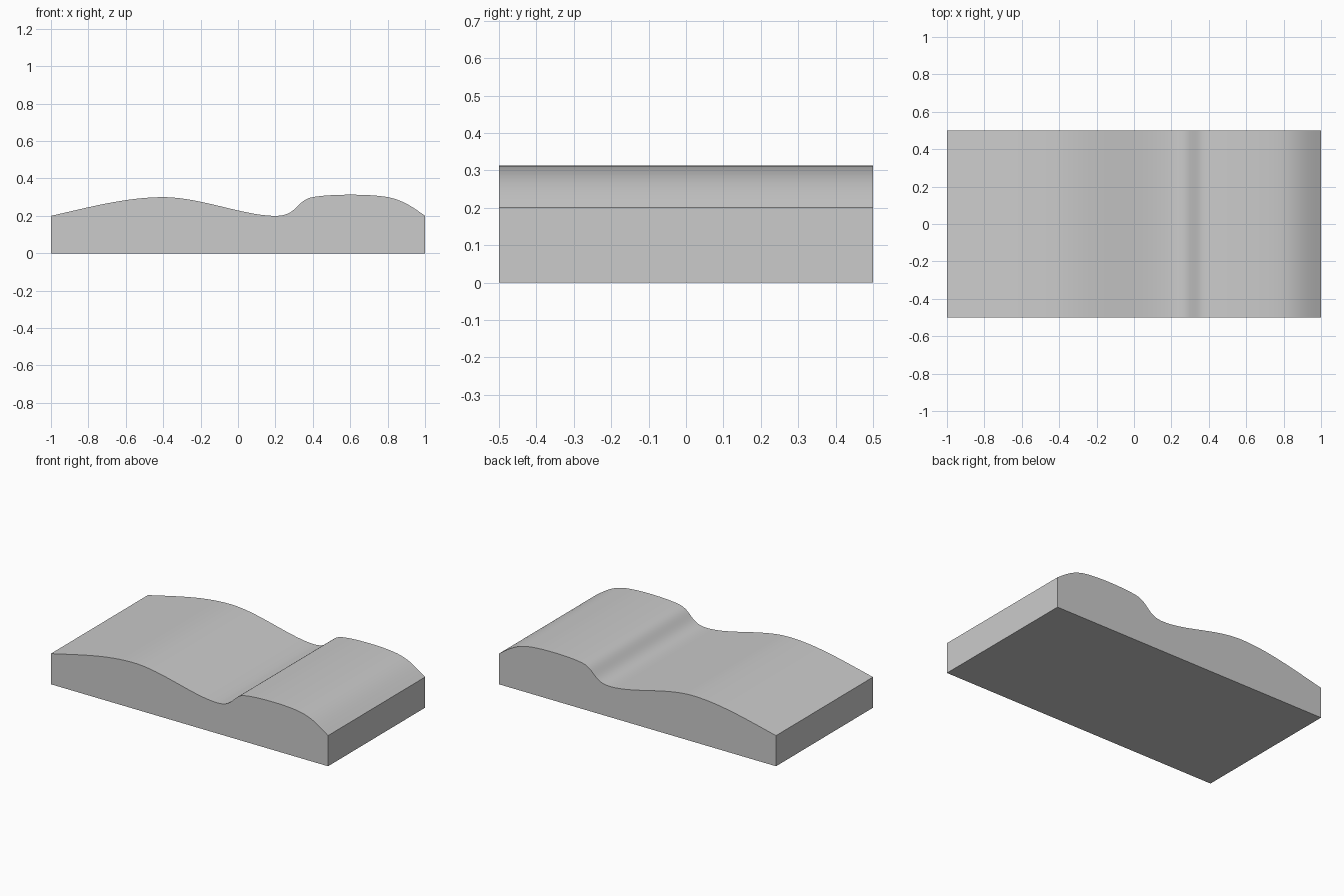
import bpy, bmesh
from mathutils import Vector
from mathutils.geometry import interpolate_bezier

if "Cube" in bpy.data.objects:
    bpy.data.objects.remove(bpy.data.objects["Cube"])

# Top profile knots: (x, z), left handle, right handle
knots = [
    ((-1.0, 0.20), (-1.0, 0.20), (-0.80, 0.245)),
    ((-0.4, 0.30), (-0.60, 0.30), (-0.20, 0.30)),
    ((0.2, 0.20), (0.03, 0.20), (0.32, 0.20)),
    ((0.4, 0.30), (0.31, 0.285), (0.48, 0.316)),
    ((0.8, 0.30), (0.70, 0.319), (0.88, 0.285)),
    ((1.0, 0.20), (0.93, 0.25), (1.0, 0.20)),
]
SEGMENTS = 24

profile = [Vector((1, 0, 0)), Vector((-1, 0, 0))]
for (a, _, ah), (b, bh, _) in zip(knots, knots[1:]):
    pts = interpolate_bezier(*[Vector((p[0], p[1], 0)) for p in (a, ah, bh, b)],
                             SEGMENTS + 1)
    profile += [Vector((p.x, 0, p.y)) for p in pts[:-1]]
profile.append(Vector((1, 0, 0.2)))

# Wavy slab: profile extruded front to back
bm = bmesh.new()
face = bm.faces.new([bm.verts.new((p.x, -0.5, p.z)) for p in profile])
result = bmesh.ops.extrude_face_region(bm, geom=[face])
moved = [v for v in result["geom"] if isinstance(v, bmesh.types.BMVert)]
bmesh.ops.translate(bm, verts=moved, vec=(0, 1, 0))
bmesh.ops.recalc_face_normals(bm, faces=bm.faces)
mesh = bpy.data.meshes.new("wavy_slab")
bm.to_mesh(mesh)
bm.free()
slab = bpy.data.objects.new("wavy_slab", mesh)
bpy.context.collection.objects.link(slab)

bpy.context.view_layer.objects.active = slab
slab.select_set(True)
bpy.ops.object.shade_smooth_by_angle(angle=0.5)
